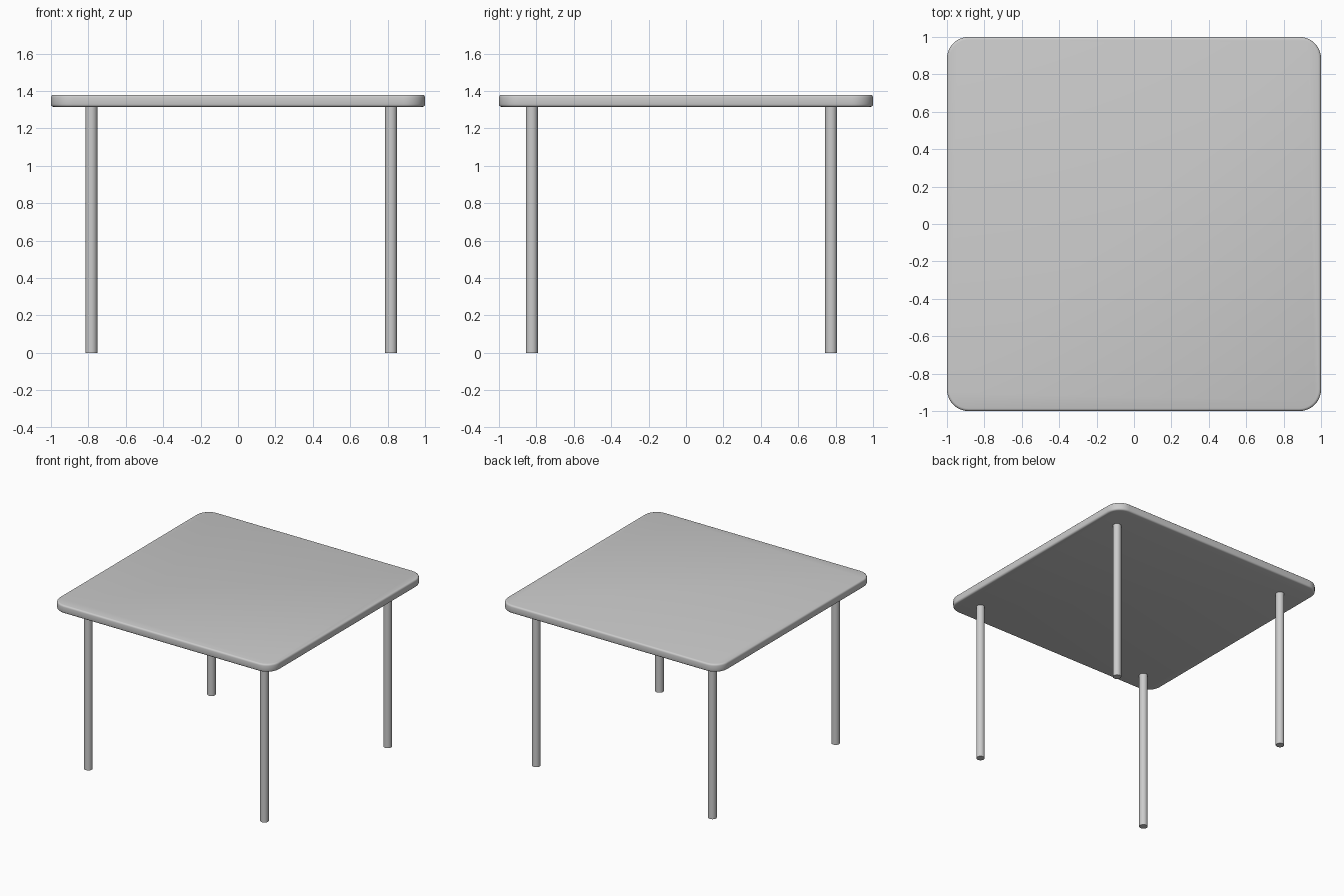
import bpy, bmesh, math

if "Cube" in bpy.data.objects:
    bpy.data.objects.remove(bpy.data.objects["Cube"])

LEG_R, LEG_TOP = 0.032, 1.32
Z0, Z1 = 1.315, 1.38
CORNER, SEGS = 0.115, 10


def smooth(obj, angle):
    bpy.ops.object.select_all(action='DESELECT')
    obj.select_set(True)
    bpy.context.view_layer.objects.active = obj
    bpy.ops.object.shade_smooth_by_angle(angle=math.radians(angle))


# Tabletop: rounded square slab with softened rims
bm = bmesh.new()
outline = []
for i, (sx, sy) in enumerate([(1, 1), (-1, 1), (-1, -1), (1, -1)]):
    for k in range(SEGS + 1):
        a = math.pi / 2 * (i + k / SEGS)
        outline.append(bm.verts.new((sx * (1 - CORNER) + CORNER * math.cos(a),
                                     sy * (1 - CORNER) + CORNER * math.sin(a), Z0)))
base = bm.faces.new(outline)
ext = bmesh.ops.extrude_face_region(bm, geom=[base], use_keep_orig=True)
top_verts = [g for g in ext['geom'] if isinstance(g, bmesh.types.BMVert)]
bmesh.ops.translate(bm, verts=top_verts, vec=(0, 0, Z1 - Z0))
bmesh.ops.recalc_face_normals(bm, faces=bm.faces[:])
rims = [e for e in bm.edges if abs(e.verts[0].co.z - e.verts[1].co.z) < 1e-5]
bmesh.ops.bevel(bm, geom=rims, offset=0.014, segments=3, profile=0.5, affect='EDGES')
mesh = bpy.data.meshes.new("tabletop")
bm.to_mesh(mesh)
bm.free()
tabletop = bpy.data.objects.new("tabletop", mesh)
bpy.context.collection.objects.link(tabletop)
smooth(tabletop, 40)

# Four round legs, set slightly off centre
for side, x in (("left", -0.784), ("right", 0.818)):
    for end, y in (("front", -0.824), ("back", 0.776)):
        bpy.ops.mesh.primitive_cylinder_add(vertices=32, radius=LEG_R, depth=LEG_TOP,
                                            location=(x, y, LEG_TOP / 2))
        leg = bpy.context.object
        leg.name = f"{end}_{side}_leg"
        smooth(leg, 40)
